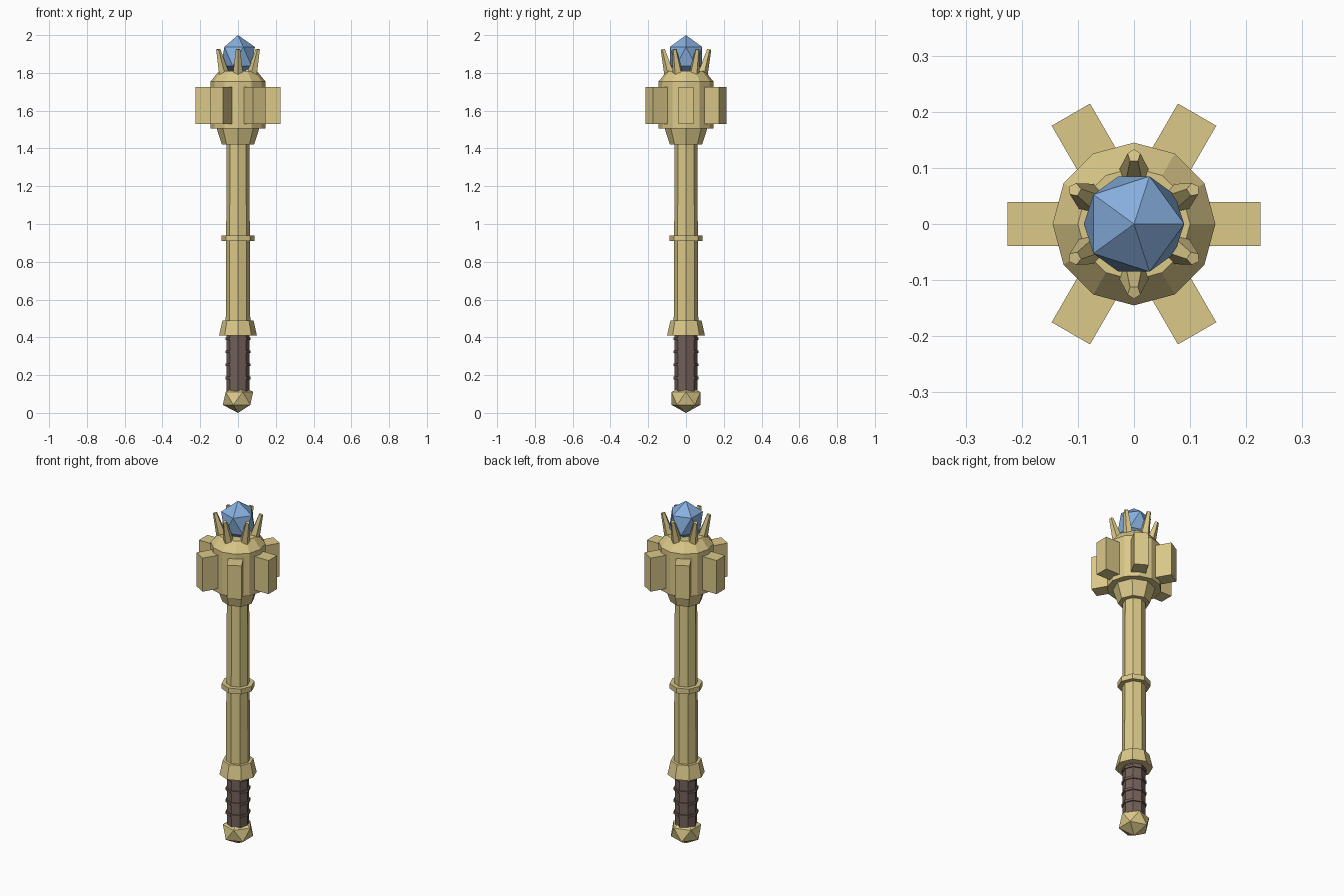
import bpy
import math
from mathutils import Matrix, Vector

cube = bpy.data.objects.get("Cube")
if cube:
    bpy.data.objects.remove(cube, do_unlink=True)


def material(name, colour):
    mat = bpy.data.materials.new(name)
    mat.use_nodes = True
    mat.diffuse_color = (*colour, 1)
    mat.node_tree.nodes["Principled BSDF"].inputs["Base Color"].default_value = (*colour, 1)
    return mat


gold = material("pale gold", (0.71, 0.58, 0.25))
leather = material("brown leather", (0.17, 0.12, 0.1))
crystal = material("blue crystal", (0.24, 0.43, 0.73))


def finish(name, mat):
    obj = bpy.context.object
    obj.name = name
    obj.data.materials.append(mat)
    return obj


def tapered(name, mat, z0, z1, r0, r1, sides=8):
    """Upright faceted frustum with a corner on the x axis."""
    bpy.ops.mesh.primitive_cone_add(vertices=sides, radius1=r0, radius2=r1, depth=z1 - z0)
    obj = finish(name, mat)
    obj.data.transform(Matrix.Translation((0, 0, (z0 + z1) / 2)))
    return obj


def faceted_ball(name, mat, z, radius, half_height):
    bpy.ops.mesh.primitive_ico_sphere_add(subdivisions=1, radius=1)
    obj = finish(name, mat)
    obj.data.transform(Matrix.Translation((0, 0, z)) @ Matrix.Diagonal((radius, radius, half_height, 1)))
    return obj


# Handle: pommel, grip with raised wraps, collar
faceted_ball("pommel", gold, 0.0765, 0.09, 0.0765)
tapered("grip", leather, 0.11, 0.42, 0.06, 0.06)
for i in range(4):
    z = 0.185 + i * 0.069
    tapered(f"grip_wrap_{i + 1}", leather, z - 0.007, z + 0.007, 0.067, 0.067)
tapered("grip_collar", gold, 0.41, 0.49, 0.1, 0.082)

# Shaft and its middle band
tapered("shaft", gold, 0.48, 1.44, 0.065, 0.06)
tapered("shaft_band", gold, 0.91, 0.94, 0.088, 0.088)

# Head
tapered("head_base", gold, 1.42, 1.506, 0.085, 0.113)
tapered("head_drum", gold, 1.506, 1.755, 0.145, 0.145, 12)
tapered("head_shoulder", gold, 1.755, 1.81, 0.145, 0.1, 12)
faceted_ball("gem", crystal, 1.887, 0.1, 0.113)

# Six striking blocks around the drum
for i in range(6):
    bpy.ops.mesh.primitive_cube_add(size=1)
    block = finish(f"head_block_{i + 1}", gold)
    block.data.transform(Matrix.Rotation(math.radians(60 * i), 4, "Z")
                         @ Matrix.Translation((0.1625, 0, 1.628))
                         @ Matrix.Diagonal((0.125, 0.079, 0.196, 1)))

# Six claws leaning outward around the gem
foot, tip = Vector((0.084, 0, 1.785)), Vector((0.122, 0, 1.925))
lean = tip - foot
for i in range(6):
    bpy.ops.mesh.primitive_cone_add(vertices=5, radius1=0.03, radius2=0.012, depth=lean.length)
    claw = finish(f"claw_{i + 1}", gold)
    # Turn one corner of the five-sided claw to face outward
    claw.data.transform(Matrix.Rotation(math.radians(30 + 60 * i), 4, "Z")
                        @ Matrix.Translation((foot + tip) / 2)
                        @ Matrix.Rotation(math.atan2(lean.x, lean.z), 4, "Y")
                        @ Matrix.Rotation(math.radians(-90), 4, "Z"))
